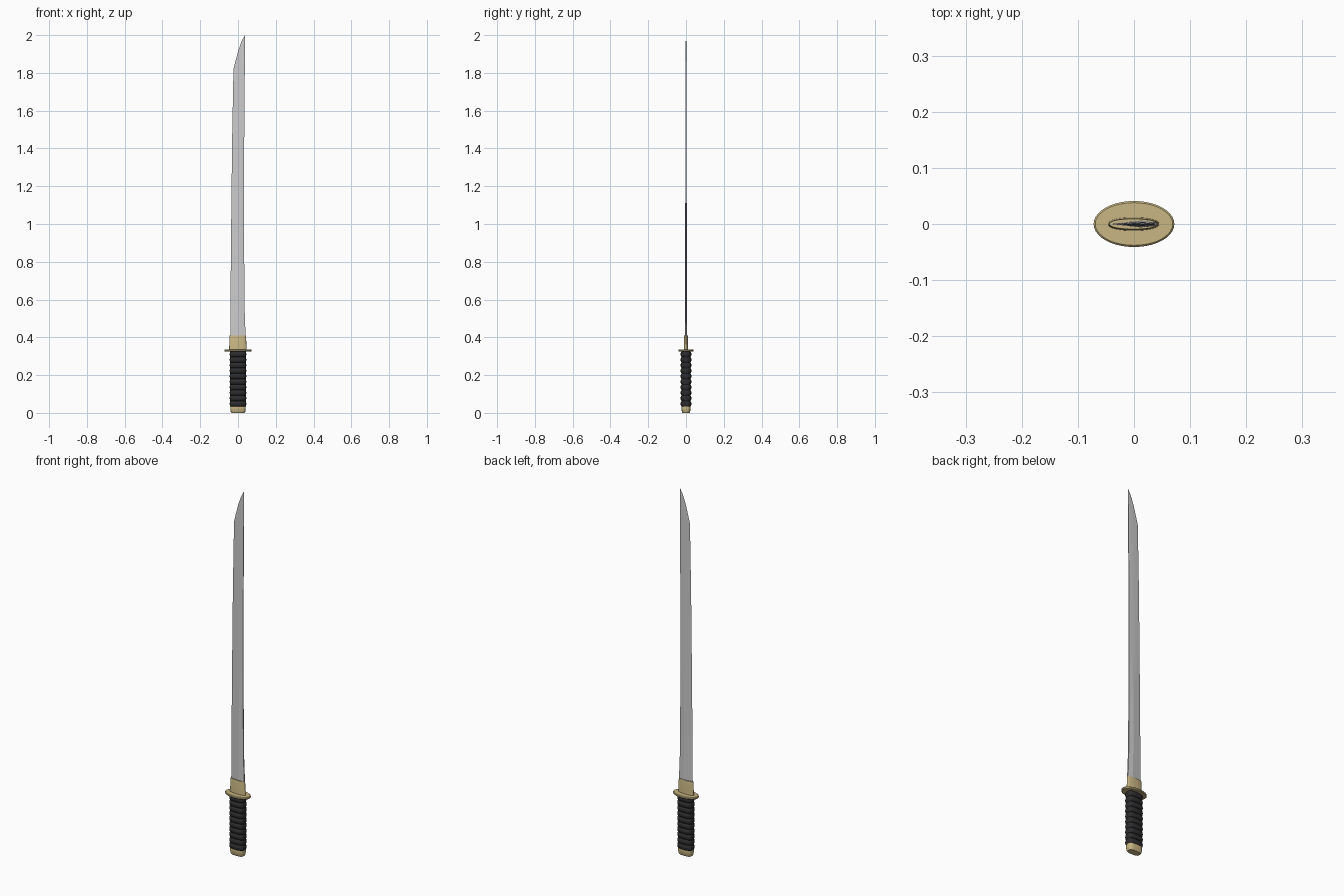
import bpy, bmesh
from math import sin, cos, pi, copysign

if "Cube" in bpy.data.objects:
    bpy.data.objects.remove(bpy.data.objects["Cube"])


def material(name, color):
    m = bpy.data.materials.new(name)
    m.diffuse_color = (*color, 1)
    m.use_nodes = True
    m.node_tree.nodes["Principled BSDF"].inputs["Base Color"].default_value = m.diffuse_color
    return m


GOLD = material("pale_gold", (0.58, 0.47, 0.23))
BLACK = material("black_cord", (0.025, 0.025, 0.027))


def loft(name, rings, mat=None, smooth=None):
    """Skin a list of equal-length point rings and cap both ends."""
    bm = bmesh.new()
    loops = [[bm.verts.new(p) for p in ring] for ring in rings]
    n = len(loops[0])
    for a, b in zip(loops, loops[1:]):
        for i in range(n):
            j = (i + 1) % n
            bm.faces.new((a[i], a[j], b[j], b[i]))
    bm.faces.new(loops[0][::-1])
    bm.faces.new(loops[-1])
    bmesh.ops.recalc_face_normals(bm, faces=bm.faces)
    me = bpy.data.meshes.new(name)
    bm.to_mesh(me)
    bm.free()
    ob = bpy.data.objects.new(name, me)
    bpy.context.collection.objects.link(ob)
    if mat:
        me.materials.append(mat)
    if smooth:
        bpy.ops.object.select_all(action='DESELECT')
        ob.select_set(True)
        bpy.context.view_layer.objects.active = ob
        bpy.ops.object.shade_smooth_by_angle(angle=smooth)
    return ob


def oval(z, rx, ry, power=2.0, n=40, cx=0.0):
    """Superellipse ring: power 2 is an ellipse, higher is boxier."""
    def bend(v):
        return copysign(abs(v) ** (2 / power), v)
    return [(cx + rx * bend(cos(2 * pi * i / n)),
             ry * bend(sin(2 * pi * i / n)), z) for i in range(n)]


# Blade: sharp edge on -x, ridge line, thin flat spine on +x
# (z, edge x, spine x, half thickness)
stations = [(0.34, -0.041, 0.042, 0.0065), (0.41, -0.041, 0.040, 0.006),
            (0.55, -0.040, 0.035, 0.005), (0.80, -0.038, 0.033, 0.0045),
            (1.10, -0.035, 0.032, 0.004), (1.45, -0.031, 0.033, 0.003),
            (1.82, -0.024, 0.036, 0.0025), (1.86, -0.014, 0.036, 0.0022),
            (1.92, 0.002, 0.037, 0.0019), (1.965, 0.018, 0.037, 0.0014),
            (2.0, 0.0365, 0.0375, 0.0004)]
blade = []
for z, edge, spine, t in stations:
    ridge = spine - 0.35 * (spine - edge)
    blade.append([(edge, 0, z), (ridge, -t, z), (spine, -t * 0.6, z),
                  (spine, t * 0.6, z), (ridge, t, z)])
loft("blade", blade, smooth=0.15)

# Collar gripping the blade base
loft("blade_collar", [oval(0.33, 0.046, 0.012, 2.2, cx=-0.001),
                      oval(0.405, 0.044, 0.010, 2.2, cx=-0.001),
                      oval(0.41, 0.043, 0.009, 2.2, cx=-0.001)], GOLD, 0.6)

# Oval hand guard with softened rim
loft("hand_guard", [oval(0.324, 0.069, 0.038), oval(0.327, 0.072, 0.041),
                    oval(0.333, 0.072, 0.041), oval(0.336, 0.069, 0.038)],
     GOLD, 0.6)

# Grip core
loft("grip_core", [oval(0.03, 0.040, 0.022, 3), oval(0.325, 0.041, 0.022, 3)],
     BLACK, 0.6)

# Cord bands wound around the grip
BANDS = 10
pitch = (0.325 - 0.034) / BANDS
for k in range(BANDS):
    z0 = 0.034 + k * pitch
    profile = [(0.0, 0.0), (0.2, 0.75), (0.5, 1.0), (0.8, 0.75), (1.0, 0.0)]
    loft(f"cord_band_{k + 1}",
         [oval(z0 + f * pitch, 0.041 + 0.003 * h, 0.022 + 0.007 * h, 3)
          for f, h in profile], BLACK, 0.9)

# Pommel cap
loft("pommel_cap", [oval(0.0, 0.035, 0.018, 3.2), oval(0.007, 0.039, 0.022, 3.2),
                    oval(0.030, 0.041, 0.025, 3.2),
                    oval(0.035, 0.040, 0.024, 3.2)], GOLD, 0.6)
